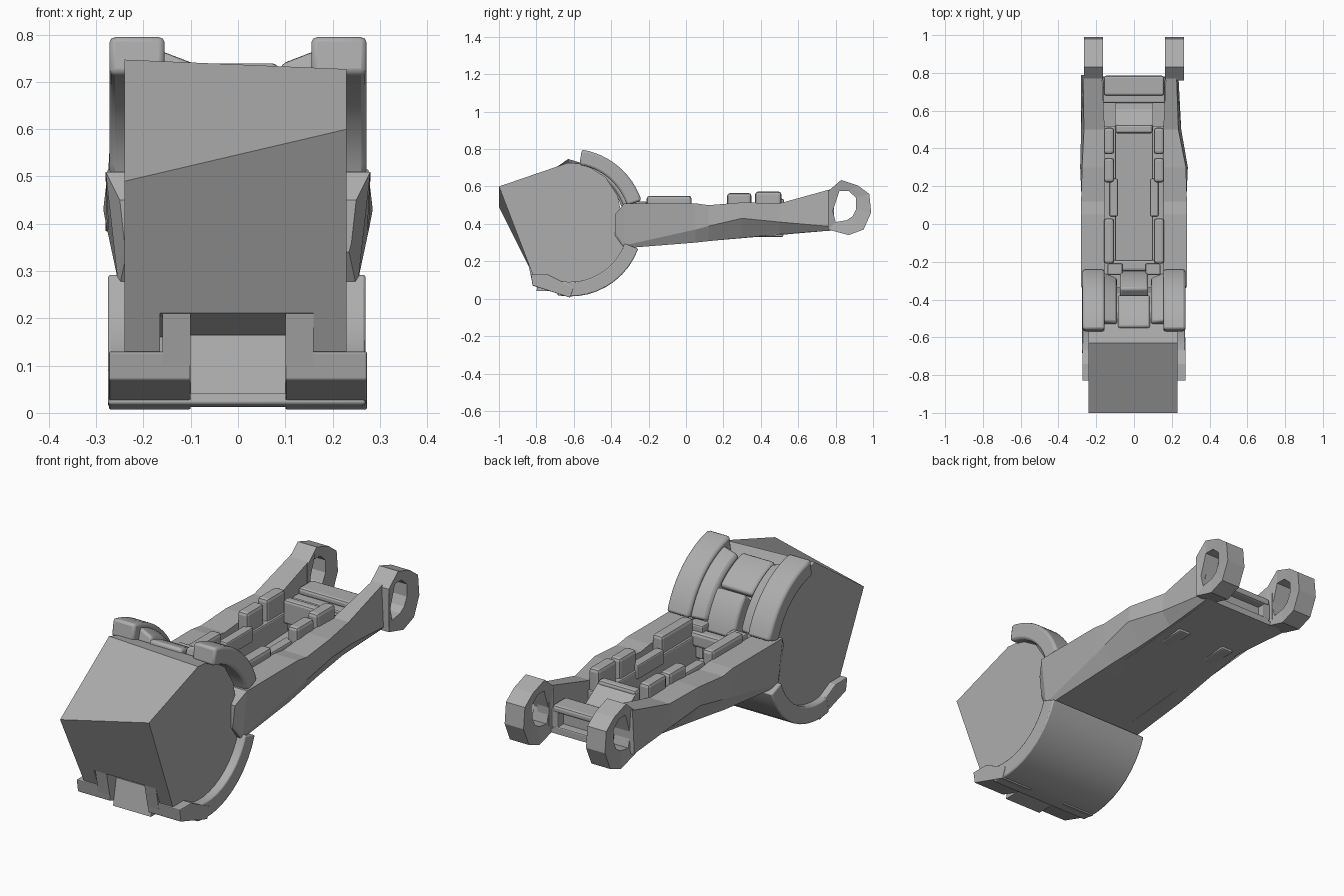
import bpy, bmesh, math

old = bpy.data.objects.get("Cube")
if old:
    bpy.data.objects.remove(old, do_unlink=True)

grey = bpy.data.materials.new("plain_grey")
grey.use_nodes = True
grey.diffuse_color = (0.42, 0.42, 0.42, 1)
grey.node_tree.nodes["Principled BSDF"].inputs["Base Color"].default_value = (0.42, 0.42, 0.42, 1)


def loft(name, rings, closed=False, bevel=0, smooth=False):
    """Skin a list of point rings; cap the ends unless the rings form a loop."""
    bm = bmesh.new()
    vs = [[bm.verts.new(p) for p in ring] for ring in rings]
    n = len(vs[0])
    pairs = list(zip(vs, vs[1:])) + ([(vs[-1], vs[0])] if closed else [])
    for a, b in pairs:
        for i in range(n):
            j = (i + 1) % n
            bm.faces.new((a[i], a[j], b[j], b[i]))
    if not closed:
        bm.faces.new(vs[0])
        bm.faces.new(vs[-1])
    bmesh.ops.recalc_face_normals(bm, faces=bm.faces)
    me = bpy.data.meshes.new(name)
    bm.to_mesh(me)
    bm.free()
    ob = bpy.data.objects.new(name, me)
    bpy.context.collection.objects.link(ob)
    me.materials.append(grey)
    if bevel:
        mod = ob.modifiers.new("soft_edges", "BEVEL")
        mod.width = bevel
        mod.segments = 2
        mod.limit_method = "ANGLE"
    if smooth:
        bpy.ops.object.select_all(action="DESELECT")
        ob.select_set(True)
        bpy.context.view_layer.objects.active = ob
        bpy.ops.object.shade_smooth_by_angle(angle=math.radians(35))
    return ob


def prism(name, pts, x0, x1, bevel=0):
    return loft(name, [[(x, y, z) for y, z in pts] for x in (x0, x1)], bevel=bevel)


def box(name, x0, x1, y0, y1, z0, z1, bevel=0.008):
    return prism(name, [(y0, z0), (y1, z0), (y1, z1), (y0, z1)], x0, x1, bevel)


def strap(name, x0, x1, r0, r1, a0, a1, steps=12, bevel=0.012, slope=0.0):
    """Curved band around the drum axis, angles in degrees from the back;
    slope lowers the outer surface at the x0 edge."""
    rings = []
    for i in range(steps + 1):
        a = math.radians(a0 + (a1 - a0) * i / steps)
        c, s = math.cos(a), math.sin(a)
        rings.append([(x, -0.62 + r * c, 0.4 + r * s)
                      for x, r in ((x0, r0), (x1, r0), (x1, r1), (x0, r1 - slope))])
    return loft(name, rings, bevel=bevel, smooth=True)


# Drum housing with a skewed front edge
back = [(-0.54, 0.72), (-0.43, 0.65), (-0.365, 0.55), (-0.335, 0.4),
        (-0.34, 0.26), (-0.4, 0.165), (-0.5, 0.09), (-0.62, 0.06), (-0.78, 0.09), (-0.82, 0.13)]
housing = loft("drum_housing", [
    [(x, y, z) for y, z in [(-1, front_z), (-0.63, top_z)] + back]
    for x, front_z, top_z in ((-0.24, 0.49, 0.747), (0.23, 0.6, 0.727))])

# Notch with a sloping roof under the front of the housing
notch = prism("notch_cutter", [(-0.95, 0), (-0.76, 0), (-0.76, 0.16), (-0.86, 0.216), (-0.95, 0.216)],
              -0.165, 0.16)
notch.hide_render = True
notch.hide_viewport = True
cut = housing.modifiers.new("notch", "BOOLEAN")
cut.operation = "DIFFERENCE"
cut.solver = "EXACT"
cut.object = notch

# Lower cradle wrapped around the drum
strap("lower_cradle", -0.275, 0.27, 0.31, 0.388, -20, -100, 10, 0.006)
prism("cradle_centre", [(-0.8, 0.04), (-0.775, 0.165), (-0.7, 0.165), (-0.66, 0.04)], -0.1, 0.1)

# Arm wall stations: y, top x, crease x, bottom x, top z, crease z, bottom z
stations = [(-0.38, 0.25, 0.24, 0.235, 0.45, 0.36, 0.34),
            (-0.33, 0.28, 0.255, 0.25, 0.51, 0.285, 0.27),
            (0.05, 0.28, 0.273, 0.235, 0.51, 0.37, 0.3),
            (0.12, 0.28, 0.277, 0.23, 0.5, 0.388, 0.308),
            (0.3, 0.275, 0.285, 0.215, 0.515, 0.43, 0.325),
            (0.5, 0.235, 0.25, 0.205, 0.51, 0.41, 0.345),
            (0.79, 0.225, 0.235, 0.215, 0.59, 0.385, 0.365)]
ring_outer = [(0.76, 0.37), (0.76, 0.575), (0.83, 0.635), (0.92, 0.605),
              (0.98, 0.56), (0.99, 0.46), (0.95, 0.37), (0.87, 0.34)]
ring_inner = [(0.8, 0.41), (0.785, 0.47), (0.82, 0.575), (0.87, 0.575),
              (0.91, 0.54), (0.91, 0.48), (0.89, 0.44), (0.86, 0.42)]

for side, s in (("left", 1), ("right", -1)):
    # Upper shoulder straps
    strap(side + "_upper_strap", s * 0.155, s * 0.272, 0.32, 0.402, 18, 81)
    strap(side + "_strap_step", s * 0.09, s * 0.165, 0.3, 0.385, 18, 74, slope=0.03)
    # Cradle front feet and clips
    prism(side + "_cradle_foot",
          [(-0.83, 0.13), (-0.82, 0.07), (-0.62, 0.006), (-0.6, 0.06), (-0.74, 0.13)],
          s * 0.1, s * 0.273, 0.004)
    prism(side + "_cradle_clip", [(-0.85, 0.215), (-0.825, 0.1), (-0.74, 0.1), (-0.74, 0.2)],
          s * 0.1, s * 0.16)
    # Arm wall with a slanted underside, slimmer toward the rear on the left
    rings = []
    for y, xt, xm, xb, zt, zm, zb in stations:
        widen = 0.28 - xm if s < 0 and y > 0.4 else 0
        inner = 0.155 if y < 0.6 else 0.17
        rings.append([(s * inner, y, zb), (s * xb, y, zb), (s * (xm + widen), y, zm),
                      (s * (xt + widen), y, zt), (s * inner, y, zt)])
    loft(side + "_arm_wall", rings)
    # Faceted end ring
    layers = [(0.175, ring_inner), (0.165, ring_outer), (0.265, ring_outer), (0.255, ring_inner)]
    loft(side + "_end_ring", [[(s * x, y, z) for y, z in pts] for x, pts in layers], closed=True)
    # Channel rails and raised pads
    box(side + "_inner_rail", s * 0.095, s * 0.16, -0.27, 0.52, 0.33, 0.47)
    for pad, y0, y1, top in (("front", -0.21, 0.03, 0.55), ("middle", 0.22, 0.35, 0.565),
                             ("rear", 0.37, 0.51, 0.573)):
        box(side + "_" + pad + "_pad", s * 0.105, s * 0.16, y0, y1, 0.45, top, 0.015)
    box(side + "_rail_link", s * 0.085, s * 0.13, 0.04, 0.24, 0.43, 0.5)
    box(side + "_channel_post", s * 0.06, s * 0.14, -0.27, -0.21, 0.36, 0.52)
    box(side + "_rear_post", s * 0.13, s * 0.165, 0.72, 0.78, 0.39, 0.48, 0.006)

# Upper centre guard between the straps
strap("centre_guard_top", -0.085, 0.085, 0.3, 0.35, 45, 78, 6)
strap("centre_guard_bottom", -0.075, 0.075, 0.29, 0.38, 12, 43, 6)

# Belly and channel floor
prism("arm_belly", [(-0.36, 0.29), (-0.3, 0.272), (0.78, 0.365), (0.78, 0.385), (-0.36, 0.34)],
      -0.2, 0.2)

# Cross bars and rear frame
box("front_cross_bar", -0.12, 0.12, -0.25, -0.19, 0.42, 0.49, 0.015)
box("rear_cross_bar", -0.1, 0.1, 0.48, 0.525, 0.42, 0.535, 0.012)
prism("rear_ramp", [(0.52, 0.37), (0.7, 0.37), (0.7, 0.45), (0.61, 0.46), (0.52, 0.52)], -0.1, 0.1)
box("rear_frame_base", -0.165, 0.165, 0.64, 0.74, 0.37, 0.47)
box("rear_frame_top", -0.16, 0.16, 0.68, 0.785, 0.465, 0.5, 0.012)
box("rear_frame_sill", -0.16, 0.16, 0.72, 0.78, 0.37, 0.4, 0.006)
